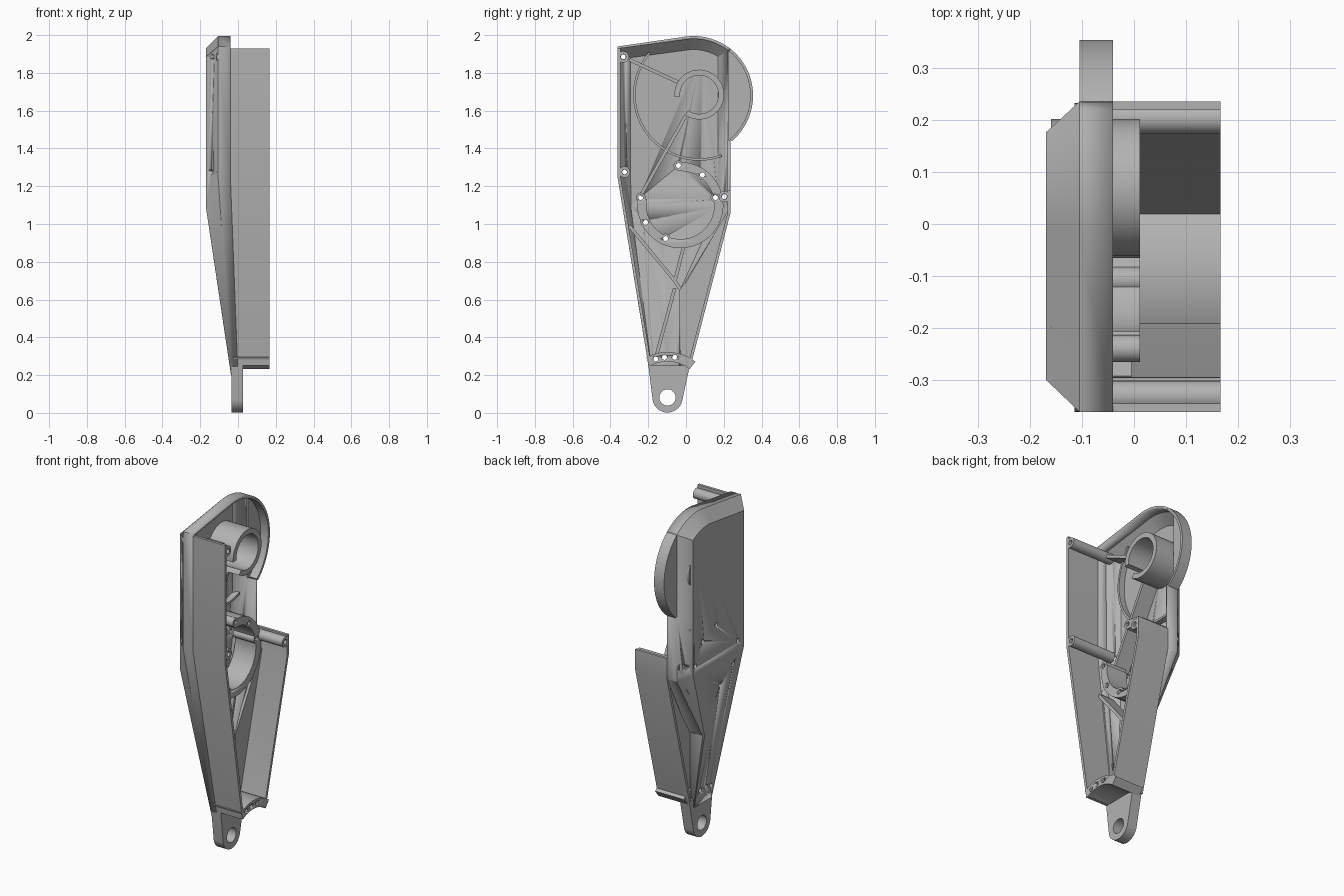
import bpy, bmesh, math
from mathutils import Matrix, Vector

cube = bpy.data.objects.get("Cube")
if cube:
    bpy.data.objects.remove(cube)

grey = bpy.data.materials.new("cast grey")
grey.use_nodes = True
grey.diffuse_color = (0.45, 0.45, 0.45, 1)
grey.node_tree.nodes["Principled BSDF"].inputs["Base Color"].default_value = grey.diffuse_color
parts = []


def add(name, mesh):
    ob = bpy.data.objects.new(name, mesh)
    bpy.context.collection.objects.link(ob)
    mesh.materials.clear()
    mesh.materials.append(grey)
    parts.append(ob)
    return ob


def arc(c, r, a0, a1, n=32):
    """Points on an arc in the (y, z) plane, angles in degrees."""
    angles = [math.radians(a0 + (a1 - a0) * i / n) for i in range(n + 1)]
    return [(c[0] + r * math.cos(a), c[1] + r * math.sin(a)) for a in angles]


def circle(c, r, n=24):
    return arc(c, r, 0, 360, n)[:-1]


def band(c, r0, r1, a0, a1):
    return arc(c, r1, a0, a1) + arc(c, r0, a1, a0)


def bar(p, q, w=0.018):
    p, q = Vector(p), Vector(q)
    d = (q - p).normalized() * w / 2
    s = Vector((-d.y, d.x))
    return [tuple(v) for v in (p + s, p - s, q - s, q + s)]


def prism(name, outlines, x0, x1):
    """Fill (y, z) outlines, inner ones being holes, and extrude along x."""
    cu = bpy.data.curves.new(name, 'CURVE')
    cu.dimensions, cu.fill_mode, cu.extrude = '2D', 'BOTH', (x1 - x0) / 2
    for pts in outlines:
        sp = cu.splines.new('POLY')
        sp.points.add(len(pts) - 1)
        for p, co in zip(sp.points, pts):
            p.co = (co[0], co[1], 0, 1)
        sp.use_cyclic_u = True
    tmp = bpy.data.objects.new("tmp", cu)
    bpy.context.collection.objects.link(tmp)
    dg = bpy.context.evaluated_depsgraph_get()
    me = bpy.data.meshes.new_from_object(tmp.evaluated_get(dg))
    bpy.data.objects.remove(tmp)
    me.transform(Matrix(((0, 0, 1, (x0 + x1) / 2), (1, 0, 0, 0), (0, 1, 0, 0), (0, 0, 0, 1))))
    bm = bmesh.new()
    bm.from_mesh(me)
    bmesh.ops.remove_doubles(bm, verts=bm.verts, dist=0.0001)
    bmesh.ops.recalc_face_normals(bm, faces=bm.faces)
    bm.to_mesh(me)
    bm.free()
    return add(name, me)


HEAD, EYE = (0.04, 1.68), (-0.098, 0.082)
BIG, SMALL = (-0.03, 1.10), (0.07, 1.685)

# Housing shell: side rim, chamfer edge and cover edge joined as strips
edge = [(-0.191, 0.2, -0.035), (-0.362, 1.245, -0.105), (-0.362, 1.94, -0.105)]
edge += [(y, z, -0.105) for y, z in arc(HEAD, 0.315, 101, 51.5, 14)]
edge += [(0.236, 1.445, -0.105), (0.236, 1.06, -0.105), (-0.02, 0.64, -0.095), (-0.02, 0.2, -0.035)]
cover = [(-0.185, 0.2, -0.037), (-0.3, 1.09, -0.17), (-0.3, 1.885, -0.17)]
cover += [(y, z, -0.17) for y, z in arc(HEAD, 0.25, 101, 57, 14)]
cover += [(0.176, 1.445, -0.17), (0.176, 1.09, -0.17), (-0.026, 0.64, -0.103), (-0.026, 0.2, -0.037)]
n = len(edge)
bm = bmesh.new()
A = [bm.verts.new((x, y, z)) for y, z, x in edge]
B = [bm.verts.new((x, y, z)) for y, z, x in cover]
R = [bm.verts.new((-0.04 if z > 1 else 0.0, y, z)) for y, z, x in edge]
opening = n - 5
for i in range(n - 1):
    bm.faces.new((A[i], A[i + 1], B[i + 1], B[i]))
    if i != opening:
        bm.faces.new((R[i], R[i + 1], A[i + 1], A[i]))
plate = bm.faces.new(B[1:n - 2])
bm.faces.new([B[0], B[1], B[n - 3], B[n - 2], B[n - 1]])
bmesh.ops.recalc_face_normals(bm, faces=bm.faces)
plate.normal_update()
if plate.normal.x > 0:
    bmesh.ops.reverse_faces(bm, faces=bm.faces)
me = bpy.data.meshes.new("housing_shell")
bm.to_mesh(me)
bm.free()
shell = add("housing_shell", me)
sol = shell.modifiers.new("thickness", 'SOLIDIFY')
sol.thickness, sol.offset = 0.016, -1

# Round head overhang and its lip
prism("head_plate", [arc(HEAD, 0.313, 51, -49) + [(0.222, 1.445), (0.222, 1.92)]], -0.105, -0.09)
prism("head_lip", [band(HEAD, 0.3, 0.315, 52, -50)], -0.105, -0.04)

# Tall side walls
t = 0.016
prism("front_wall", [[(-0.199, 0.25), (-0.362, 1.245), (-0.362, 1.93),
                      (-0.362 + t, 1.93), (-0.362 + t, 1.245), (-0.199 + t, 0.25)]], -0.04, 0.167)
prism("rear_wall", [[(0.025, 0.25), (0.236, 1.06), (0.236, 1.18),
                     (0.236 - t, 1.18), (0.236 - t, 1.06), (0.025 - t, 0.25)]], -0.04, 0.167)
prism("rear_web", [[(0.025, 0.25), (0.23, 1.06), (0.215, 1.06), (-0.03, 0.64), (-0.03, 0.25)]], -0.012, 0.004)

# Mounting foot with eye, and the curved end wall above it
foot = [(0.02, 0.25), (-0.199, 0.25)] + arc(EYE, 0.08, 190, 350)
prism("foot", [foot, circle(EYE, 0.043)], -0.035, 0.027)
end = prism("end_wall", [band(EYE, 0.19, 0.24, 118, 52)], -0.02, 0.167)

# Bearing seats
seat = prism("lower_bearing_seat", [band(BIG, 0.18, 0.228, -190, 95)], -0.125, 0.012)
prism("upper_bearing_seat", [band(SMALL, 0.102, 0.132, -125, 185)], -0.16, 0.012)

# Screw bosses
ring_holes = [(-0.04, 1.31), (0.087, 1.26), (0.156, 1.14), (-0.108, 0.923), (-0.214, 1.008), (-0.24, 1.14)]
corner_holes = [(-0.332, 1.885), (-0.325, 1.275), (0.203, 1.145)]
foot_holes = [(-0.16, 0.285), (-0.114, 0.294), (-0.06, 0.294)]
bosses = []
for i, c in enumerate(corner_holes):
    bosses.append(prism(f"corner_boss_{i}", [circle(c, 0.03), circle(c, 0.014)], -0.115, 0.167))
for i, c in enumerate(ring_holes):
    prism(f"ring_boss_{i}", [circle(c, 0.026), circle(c, 0.013)], -0.125, 0.012)

# Stiffening ribs
prism("head_rib", [band(SMALL, 0.337, 0.35, 140, 290)], -0.16, -0.12)
upper_ribs = [((-0.3, 1.87), (-0.04, 1.75)), ((0.0, 1.575), (-0.24, 1.15))]
lower_ribs = [((-0.3, 0.99), (-0.06, 0.70)), ((-0.01, 0.89), (-0.06, 0.69)),
              ((-0.06, 0.66), (-0.155, 0.31)), ((-0.06, 0.70), (-0.02, 0.64))]
for i, (p, q) in enumerate(upper_ribs):
    prism(f"upper_rib_{i}", [bar(p, q)], -0.16, -0.06)
for i, (p, q) in enumerate(lower_ribs):
    prism(f"lower_rib_{i}", [bar(p, q)], -0.1 if i < 2 else -0.045, -0.005)

# Screw holes
cutter = prism("hole_cutter", [circle(c, 0.013, 16) for c in ring_holes + corner_holes + foot_holes], -0.3, 0.3)
cutter.hide_render = True
cutter.hide_set(True)
cutter.display_type = 'WIRE'
parts.remove(cutter)
for ob in (shell, seat, end, bpy.data.objects["foot"]):
    b = ob.modifiers.new("holes", 'BOOLEAN')
    b.operation, b.solver, b.object = 'DIFFERENCE', 'EXACT', cutter

# Smooth round surfaces, keep edges sharp
bpy.ops.object.select_all(action='DESELECT')
for ob in parts:
    ob.select_set(True)
bpy.context.view_layer.objects.active = shell
bpy.ops.object.shade_smooth_by_angle(angle=math.radians(25))
